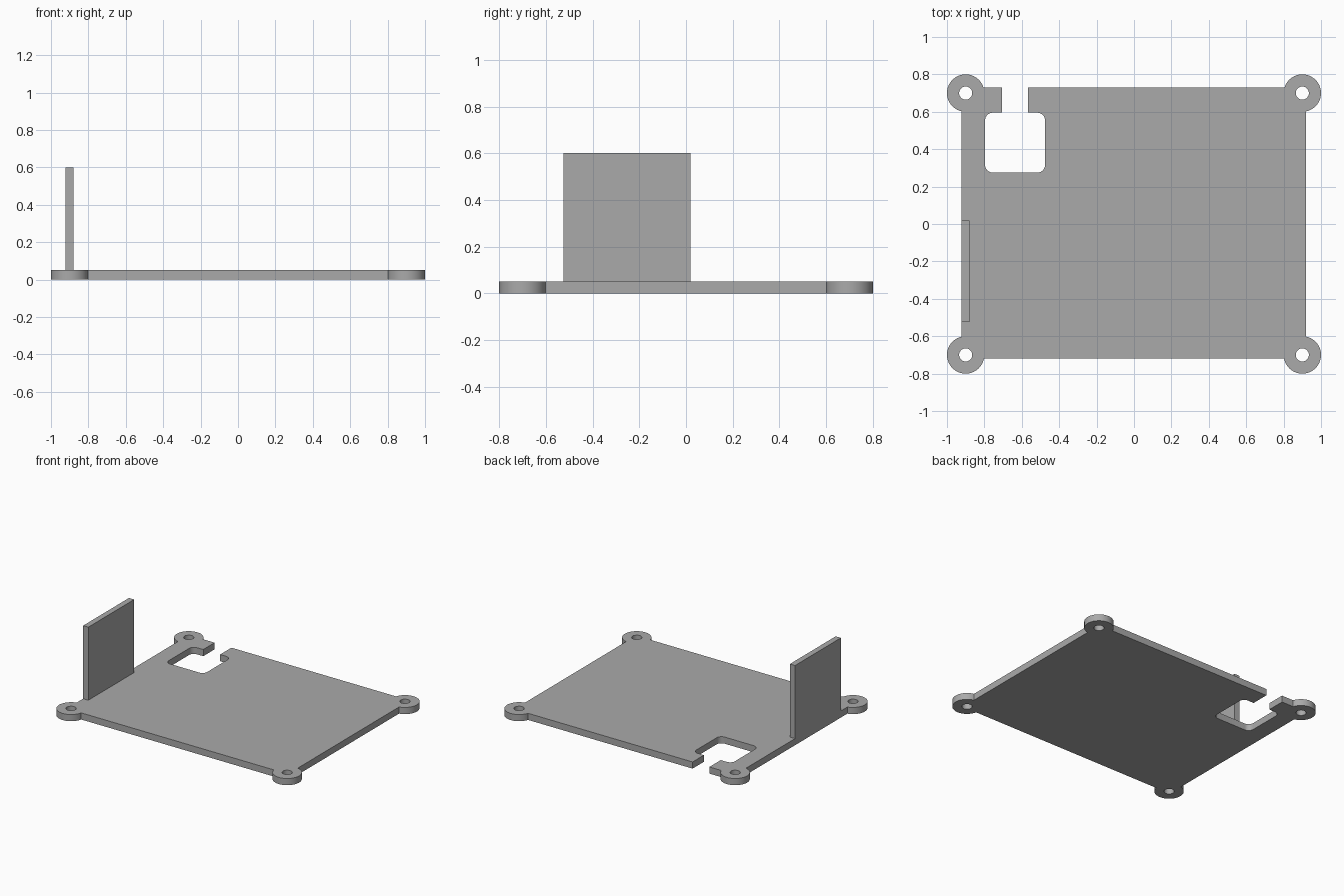
import bpy
import bmesh
from math import cos, sin, pi, atan2, sqrt
from mathutils import Matrix

cube = bpy.data.objects.get("Cube")
if cube:
    bpy.data.objects.remove(cube, do_unlink=True)

grey = bpy.data.materials.new("plain grey")
grey.use_nodes = True
colour = (0.40, 0.40, 0.40, 1)
grey.diffuse_color = colour
grey.node_tree.nodes["Principled BSDF"].inputs["Base Color"].default_value = colour

THICK = 0.05
LEFT, RIGHT, FRONT, BACK = -0.922, 0.92, -0.72, 0.73
EAR_X, EAR_Y, EAR_R, HOLE_R = 0.9, 0.7, 0.1, 0.035


def arc(cx, cy, r, start, end, steps):
    """Points along an arc, both ends included."""
    angles = [start + (end - start) * i / steps for i in range(steps + 1)]
    return [(cx + r * cos(a), cy + r * sin(a)) for a in angles]


def ear(sx, sy):
    """Round mounting ear, counter-clockwise between the two plate edges."""
    cx, cy = sx * EAR_X, sy * EAR_Y
    dx = (RIGHT if sx > 0 else LEFT) - cx
    dy = (BACK if sy > 0 else FRONT) - cy
    on_side = atan2(-sy * sqrt(EAR_R ** 2 - dx ** 2), dx)
    on_end = atan2(dy, -sx * sqrt(EAR_R ** 2 - dy ** 2))
    start, end = (on_side, on_end) if sx * sy > 0 else (on_end, on_side)
    if end < start:
        end += 2 * pi
    return arc(cx, cy, EAR_R, start, end, 36)


def cutout():
    """Rounded window opening through a narrow slot to the back edge."""
    x0, x1, y0, y1, r = -0.796, -0.476, 0.275, 0.595, 0.04
    slot0, slot1 = -0.706, -0.566
    pts = [(slot1, BACK), (slot1, y1)]
    corners = [(x1 - r, y1 - r), (x1 - r, y0 + r), (x0 + r, y0 + r), (x0 + r, y1 - r)]
    for i, (cx, cy) in enumerate(corners):
        start = pi / 2 * (1 - i)
        pts += arc(cx, cy, r, start, start - pi / 2, 8)
    return pts + [(slot0, y1), (slot0, BACK)]


# Base plate with ears, mounting holes and the slotted window
outline = ear(-1, -1) + ear(1, -1) + ear(1, 1) + cutout() + ear(-1, 1)
holes = [arc(sx * EAR_X, sy * EAR_Y, HOLE_R, 0, 2 * pi, 32)[:-1]
         for sx in (-1, 1) for sy in (-1, 1)]

curve = bpy.data.curves.new("base_plate", "CURVE")
curve.dimensions = "2D"
curve.fill_mode = "BOTH"
curve.extrude = THICK / 2
for loop in [outline] + holes:
    spline = curve.splines.new("POLY")
    spline.points.add(len(loop) - 1)
    for point, (x, y) in zip(spline.points, loop):
        point.co = (x, y, 0, 1)
    spline.use_cyclic_u = True
curve.materials.append(grey)
plate = bpy.data.objects.new("base_plate", curve)
plate.location.z = THICK / 2
bpy.context.collection.objects.link(plate)

bpy.ops.object.select_all(action="DESELECT")
plate.select_set(True)
bpy.context.view_layer.objects.active = plate
bpy.ops.object.convert(target="MESH")
plate = bpy.context.view_layer.objects.active
bm = bmesh.new()
bm.from_mesh(plate.data)
bmesh.ops.remove_doubles(bm, verts=bm.verts, dist=0.0001)
bmesh.ops.recalc_face_normals(bm, faces=bm.faces)
bm.to_mesh(plate.data)
bm.free()
bpy.ops.object.shade_smooth_by_angle(angle=pi / 6)

# Upright wall, flush with the plate's side edge
wall_thick, wall_y0, wall_y1, wall_top = 0.043, -0.525, 0.02, 0.6
mesh = bpy.data.meshes.new("side_wall")
bm = bmesh.new()
size = (wall_thick, wall_y1 - wall_y0, wall_top - THICK)
centre = (LEFT + wall_thick / 2, (wall_y0 + wall_y1) / 2, (wall_top + THICK) / 2)
bmesh.ops.create_cube(bm, size=1, matrix=Matrix.LocRotScale(centre, None, size))
bm.to_mesh(mesh)
bm.free()
mesh.materials.append(grey)
bpy.context.collection.objects.link(bpy.data.objects.new("side_wall", mesh))
